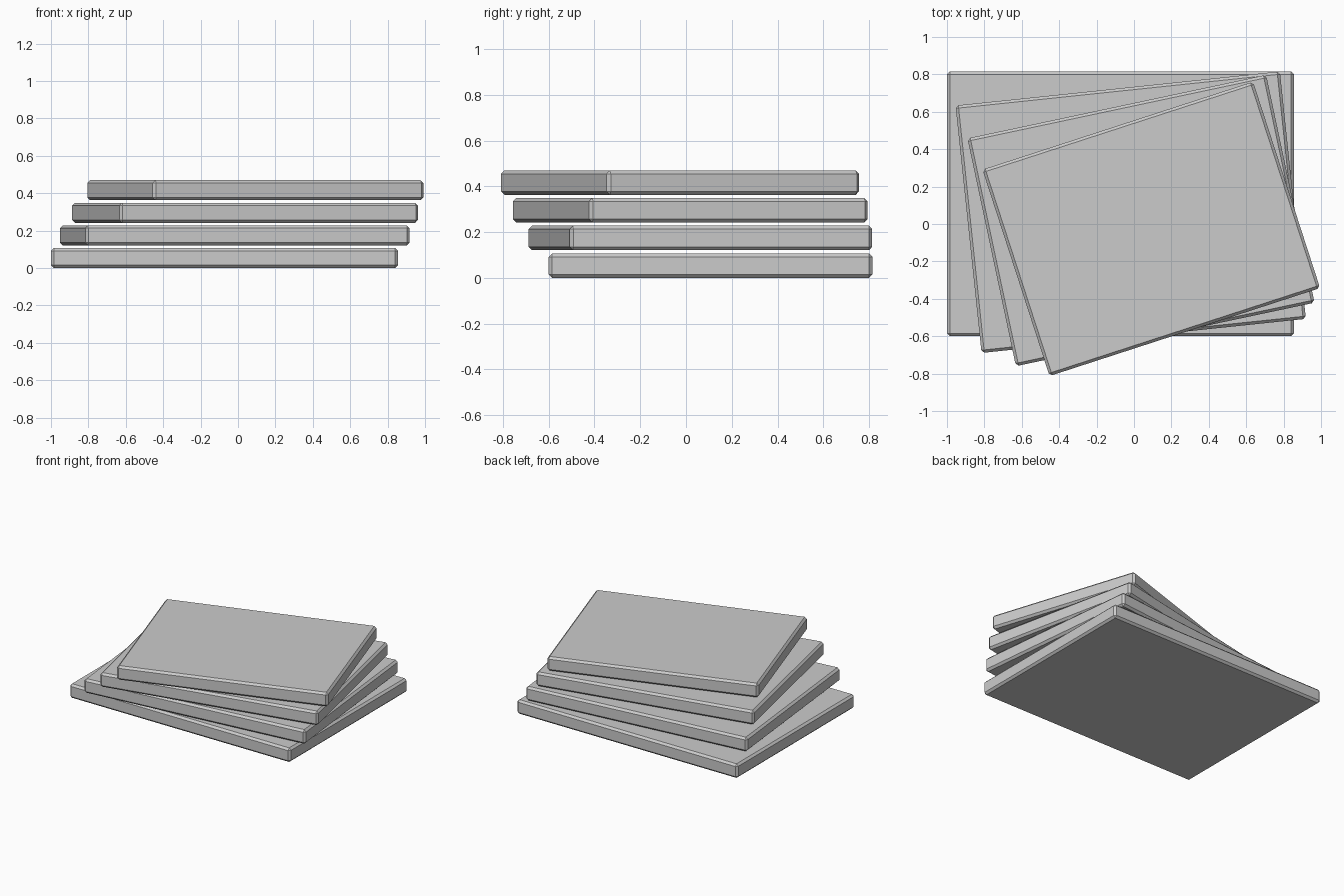
import bpy
from math import radians

if "Cube" in bpy.data.objects:
    bpy.data.objects.remove(bpy.data.objects["Cube"])

HEIGHT, STEP = 0.107, 0.121


def slab(i):
    # each slab is smaller, turned and shifted relative to the one below
    s = 1 - 0.06 * i
    bpy.ops.mesh.primitive_cube_add(
        size=1, location=(-0.0725 + 0.055 * i, 0.1075 - 0.0445 * i, HEIGHT / 2 + STEP * i))
    ob = bpy.context.object
    ob.name = f"slab_{i + 1}"
    ob.scale = (1.855 * s, 1.415 * s, HEIGHT)
    bpy.ops.object.transform_apply(location=False, rotation=False, scale=True)
    ob.rotation_euler.z = radians(6 * i)
    # single flat chamfer on every edge
    bevel = ob.modifiers.new("chamfer", 'BEVEL')
    bevel.width = 0.015
    bevel.segments = 1


# stack of four twisted slabs
for i in range(4):
    slab(i)
